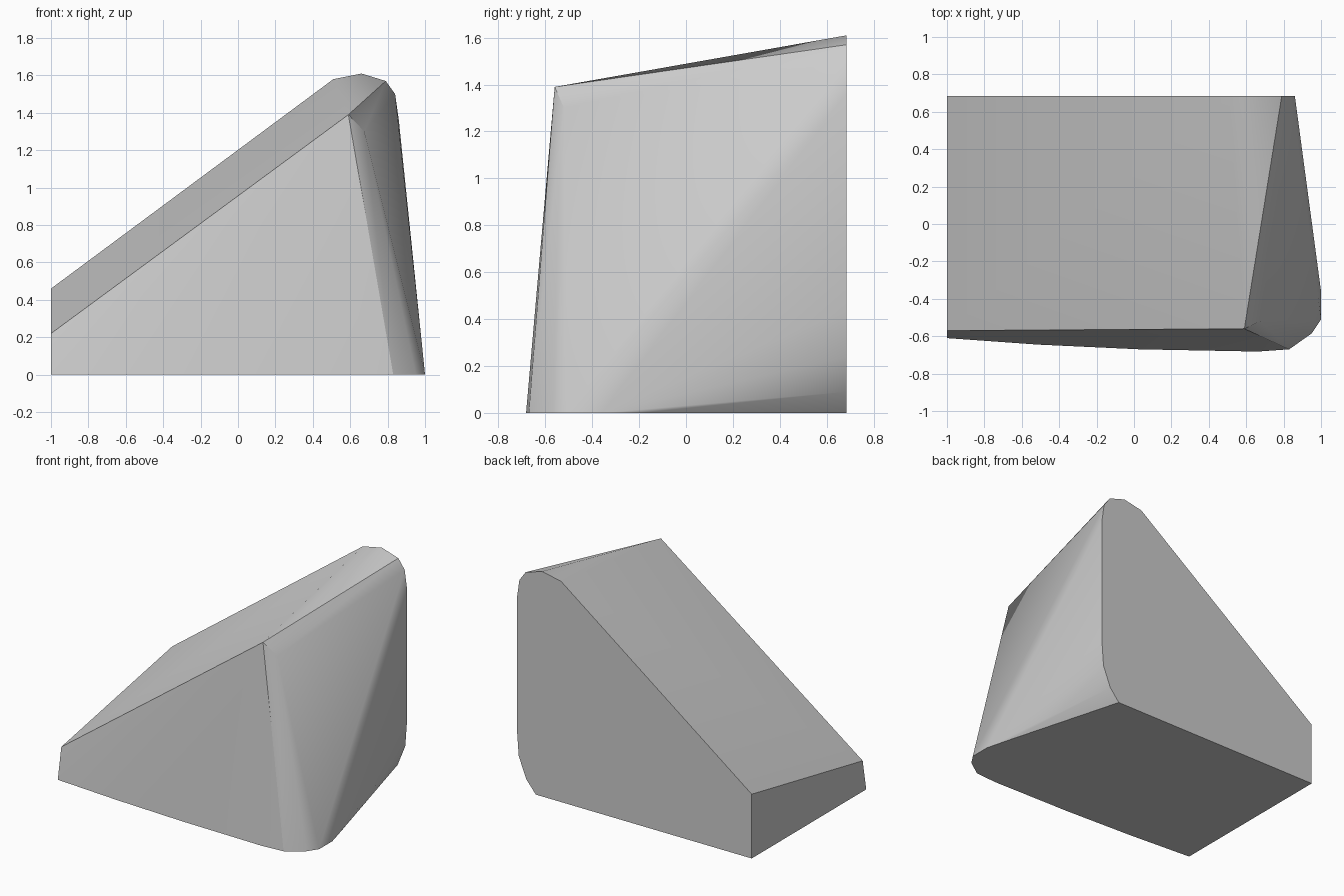
import bpy
import bmesh
import math

cube = bpy.data.objects.get("Cube")
if cube:
    bpy.data.objects.remove(cube, do_unlink=True)

BACK = 0.685

# Flat back outline (x, z), with rounded crest and rounded lower corner
back_outline = [(-1, 0), (-1, 0.46), (0.51, 1.58), (0.66, 1.61), (0.79, 1.57),
                (0.84, 1.5), (0.86, 1.36), (0.86, 0.44), (0.845, 0.24),
                (0.785, 0.09), (0.71, 0)]
# Footprint edge (x, y), bowed along the front and rounded at the corner
footprint = [(-1, -0.61), (-0.51, -0.645), (0.03, -0.67), (0.66, -0.682),
             (0.83, -0.67), (0.95, -0.585), (1, -0.51), (1, -0.36),
             (0.955, -0.19)]
# Upper front corners
front_top = [(-1, -0.57, 0.22), (0.59, -0.56, 1.39), (0.675, -0.52, 1.3)]

points = [(x, BACK, z) for x, z in back_outline]
points += [(x, y, 0) for x, y in footprint]
points += front_top

# Wrap the outlines in one solid skin
bm = bmesh.new()
for p in points:
    bm.verts.new(p)
hull = bmesh.ops.convex_hull(bm, input=bm.verts)
loose = {v for v in hull["geom_interior"] if isinstance(v, bmesh.types.BMVert)}
bmesh.ops.delete(bm, geom=list(loose), context="VERTS")
bmesh.ops.dissolve_limit(bm, angle_limit=math.radians(0.5),
                         verts=bm.verts, edges=bm.edges)
bmesh.ops.recalc_face_normals(bm, faces=bm.faces)

mesh = bpy.data.meshes.new("wedge_block")
bm.to_mesh(mesh)
bm.free()
block = bpy.data.objects.new("wedge_block", mesh)
bpy.context.collection.objects.link(block)

# Plain grey surface
grey = bpy.data.materials.new("light_grey")
grey.use_nodes = True
colour = (0.6, 0.6, 0.6, 1)
grey.diffuse_color = colour
grey.node_tree.nodes["Principled BSDF"].inputs["Base Color"].default_value = colour
mesh.materials.append(grey)

# Smooth the rounded parts, keep hard edges
bpy.ops.object.select_all(action="DESELECT")
block.select_set(True)
bpy.context.view_layer.objects.active = block
bpy.ops.object.shade_smooth_by_angle(angle=math.radians(30))
